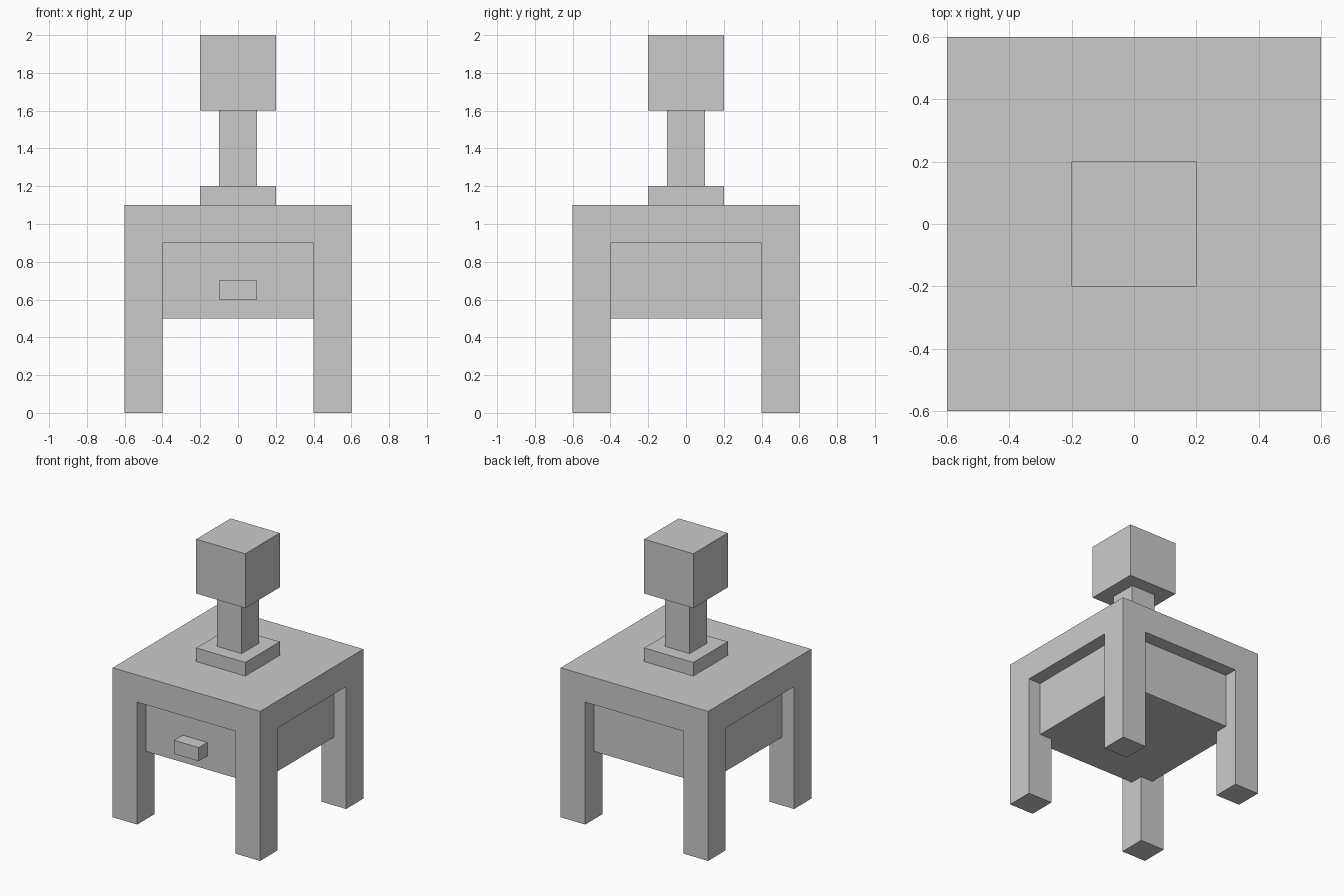
import bpy
import bmesh
from mathutils import Vector

if "Cube" in bpy.data.objects:
    bpy.data.objects.remove(bpy.data.objects["Cube"])


def box(name, low, high):
    """Add an axis-aligned box spanning two opposite corners."""
    low, high = Vector(low), Vector(high)
    bm = bmesh.new()
    bmesh.ops.create_cube(bm, size=1)
    bmesh.ops.scale(bm, vec=high - low, verts=bm.verts)
    mesh = bpy.data.meshes.new(name)
    bm.to_mesh(mesh)
    bm.free()
    obj = bpy.data.objects.new(name, mesh)
    obj.location = (low + high) / 2
    bpy.context.collection.objects.link(obj)
    return obj


def centred_box(name, half, z0, z1):
    """Add a square box centred on the z axis."""
    return box(name, (-half, -half, z0), (half, half, z1))


# Table top and four corner legs
centred_box("table_top", 0.6, 0.9, 1.1)
for side, x in (("left", -0.5), ("right", 0.5)):
    for end, y in (("front", -0.5), ("back", 0.5)):
        box(f"{end}_{side}_leg", (x - 0.1, y - 0.1, 0), (x + 0.1, y + 0.1, 0.9))

# Drawer body, set back from the leg faces, and its handle
centred_box("drawer", 0.5, 0.5, 0.9)
box("drawer_handle", (-0.1, -0.6, 0.6), (0.1, -0.5, 0.7))

# Lamp standing on the table
centred_box("lamp_base", 0.2, 1.1, 1.2)
centred_box("lamp_stem", 0.1, 1.2, 1.6)
centred_box("lamp_shade", 0.2, 1.6, 2.0)
